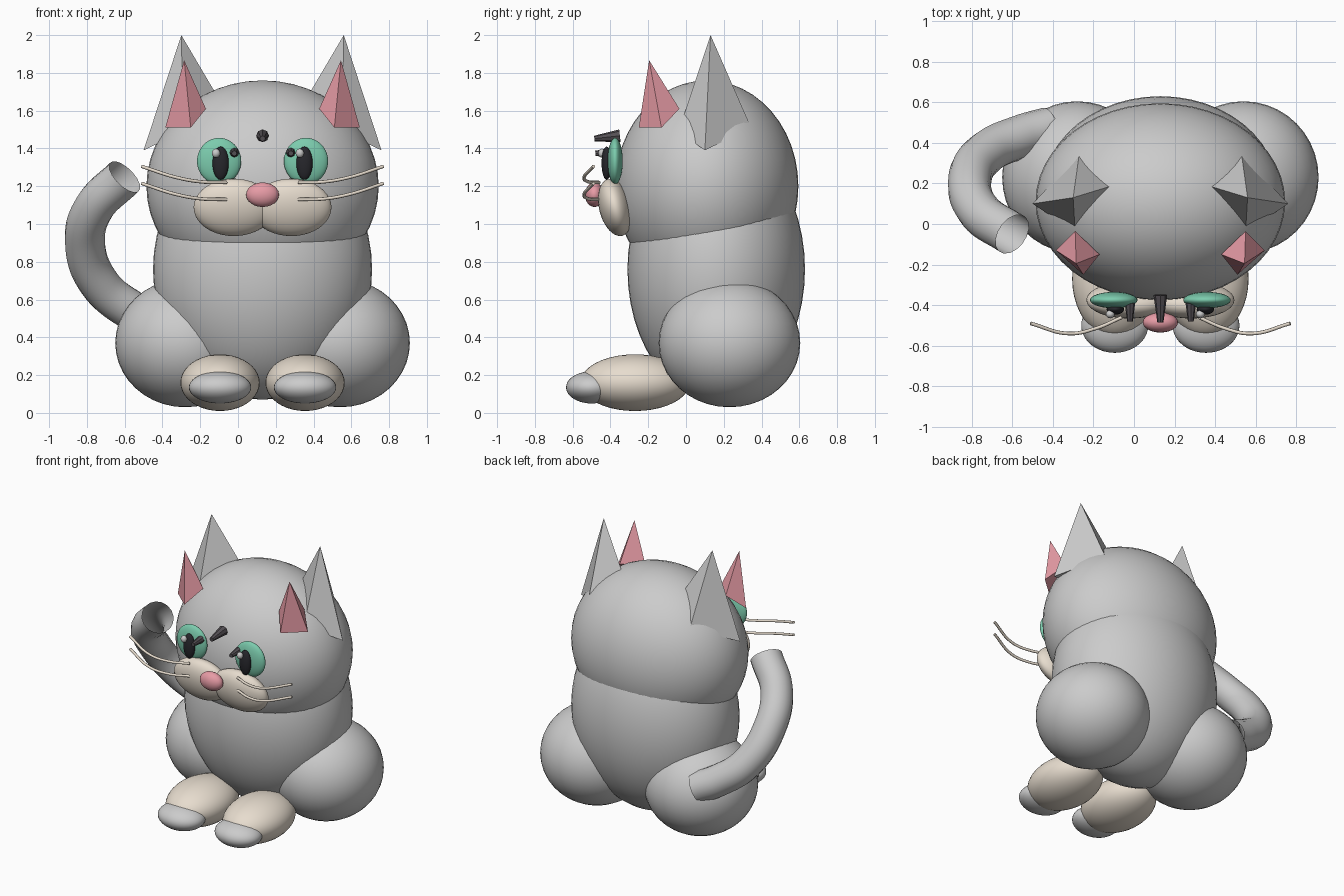
import bpy, bmesh, math
from mathutils import Vector

if "Cube" in bpy.data.objects:
    bpy.data.objects.remove(bpy.data.objects["Cube"])

CX = 0.13  # symmetry plane of the cat


def material(name, rgb):
    m = bpy.data.materials.new(name)
    m.diffuse_color = (*rgb, 1)
    m.use_nodes = True
    m.node_tree.nodes["Principled BSDF"].inputs["Base Color"].default_value = m.diffuse_color
    return m


CREAM = material("cream", (0.80, 0.72, 0.62))
PINK = material("pink", (0.80, 0.33, 0.38))
GREEN = material("green", (0.20, 0.60, 0.42))
BLACK = material("black", (0.02, 0.02, 0.025))
DARK = material("dark_grey", (0.09, 0.08, 0.09))


def paint(obj, name, mat):
    obj.name = name
    if mat:
        obj.data.materials.append(mat)
    return obj


def ball(name, loc, radii, mat=None, rot=(0, 0, 0), seg=40):
    bpy.ops.mesh.primitive_uv_sphere_add(segments=seg, ring_count=seg // 2, location=loc,
                                         rotation=[math.radians(a) for a in rot])
    o = bpy.context.object
    o.scale = radii
    bpy.ops.object.shade_smooth()
    return paint(o, name, mat)


def pyramid(name, tip, base, mat=None):
    bm = bmesh.new()
    t = bm.verts.new(tip)
    b = [bm.verts.new(p) for p in base]
    bm.faces.new(b)
    for i in range(len(b)):
        bm.faces.new((b[i], b[(i + 1) % len(b)], t))
    bmesh.ops.recalc_face_normals(bm, faces=bm.faces)
    me = bpy.data.meshes.new(name)
    bm.to_mesh(me)
    bm.free()
    o = bpy.data.objects.new(name, me)
    bpy.context.collection.objects.link(o)
    return paint(o, name, mat)


def spike(name, wide, narrow, r1, r2, mat):
    a, b = Vector(wide), Vector(narrow)
    bpy.ops.mesh.primitive_cone_add(vertices=8, radius1=r1, radius2=r2, depth=(b - a).length,
                                    location=(a + b) / 2)
    o = bpy.context.object
    o.rotation_euler = (b - a).to_track_quat('Z', 'Y').to_euler()
    return paint(o, name, mat)


def tube(name, pts, r, mat=None, caps=True, res=6):
    cu = bpy.data.curves.new(name, 'CURVE')
    cu.dimensions = '3D'
    cu.bevel_depth, cu.bevel_resolution, cu.use_fill_caps = r, res, caps
    sp = cu.splines.new('BEZIER')
    sp.resolution_u = 10
    sp.bezier_points.add(len(pts) - 1)
    for bp, p in zip(sp.bezier_points, pts):
        bp.co = p
        bp.handle_left_type = bp.handle_right_type = 'AUTO'
    o = bpy.data.objects.new(name, cu)
    bpy.context.collection.objects.link(o)
    bpy.ops.object.select_all(action='DESELECT')
    o.select_set(True)
    bpy.context.view_layer.objects.active = o
    bpy.ops.object.convert(target='MESH')
    return paint(bpy.context.object, name, mat)


# Body and head
ball("body", (CX, 0.16, 0.76), (0.58, 0.47, 0.69), seg=48)
ball("head", (CX, 0.11, 1.20), (0.615, 0.485, 0.56), seg=48)

for side, s in (("left", -1), ("right", 1)):
    def at(dx, y, z):
        return (CX + s * dx, y, z)

    # Haunches, feet and toes
    ball(side + "_haunch", at(0.41, 0.23, 0.37), (0.37, 0.375, 0.34))
    ball(side + "_foot", at(0.225, -0.27, 0.16), (0.21, 0.29, 0.15), CREAM)
    ball(side + "_toe", at(0.225, -0.50, 0.135), (0.165, 0.135, 0.085))

    # Ears, outer and inner
    pyramid(side + "_ear", at(0.43, 0.13, 2.0),
            [at(0.63, 0.10, 1.39), at(0.40, 0.345, 1.51), at(0.20, 0.20, 1.61), at(0.42, -0.04, 1.49)])
    pyramid(side + "_inner_ear", at(0.415, -0.195, 1.867),
            [at(0.515, -0.13, 1.51), at(0.38, -0.25, 1.51), at(0.30, -0.15, 1.61), at(0.42, -0.035, 1.61)],
            PINK)

    # Muzzle and eyes
    ball(side + "_muzzle", at(0.152, -0.375, 1.088), (0.213, 0.085, 0.155), CREAM, (14, 0, 0))
    ball(side + "_eye", at(0.23, -0.375, 1.333), (0.117, 0.04, 0.123), GREEN)
    ball(side + "_pupil", at(0.222, -0.42, 1.322), (0.043, 0.027, 0.088), BLACK, seg=24)
    ball(side + "_eye_glint", (CX + s * 0.222 - 0.025, -0.445, 1.375), (0.022, 0.02, 0.024), seg=16)
    spike(side + "_brow_mark", at(0.15, -0.39, 1.378), at(0.15, -0.48, 1.374), 0.026, 0.014, DARK)

    # Whiskers
    for row, z in (("upper", 1.22), ("lower", 1.13)):
        tube(f"{side}_{row}_whisker",
             [at(0.19, -0.46, z), at(0.32, -0.515, z + 0.003), at(0.45, -0.54, z + 0.025),
              at(0.64, -0.49, z + 0.085)], 0.009, CREAM, res=2)

# Nose and forehead mark
ball("nose", (CX, -0.485, 1.155), (0.087, 0.05, 0.065), PINK, seg=24)
spike("forehead_mark", (CX, -0.35, 1.467), (CX, -0.485, 1.452), 0.034, 0.015, DARK)

# Tail, open at the tip
tube("tail", [(-0.42, 0.47, 0.47), (-0.56, 0.43, 0.54), (-0.73, 0.35, 0.68), (-0.81, 0.21, 0.90),
              (-0.76, 0.06, 1.09), (-0.60, -0.05, 1.25)], 0.107, caps=False)
bpy.ops.object.shade_smooth()
